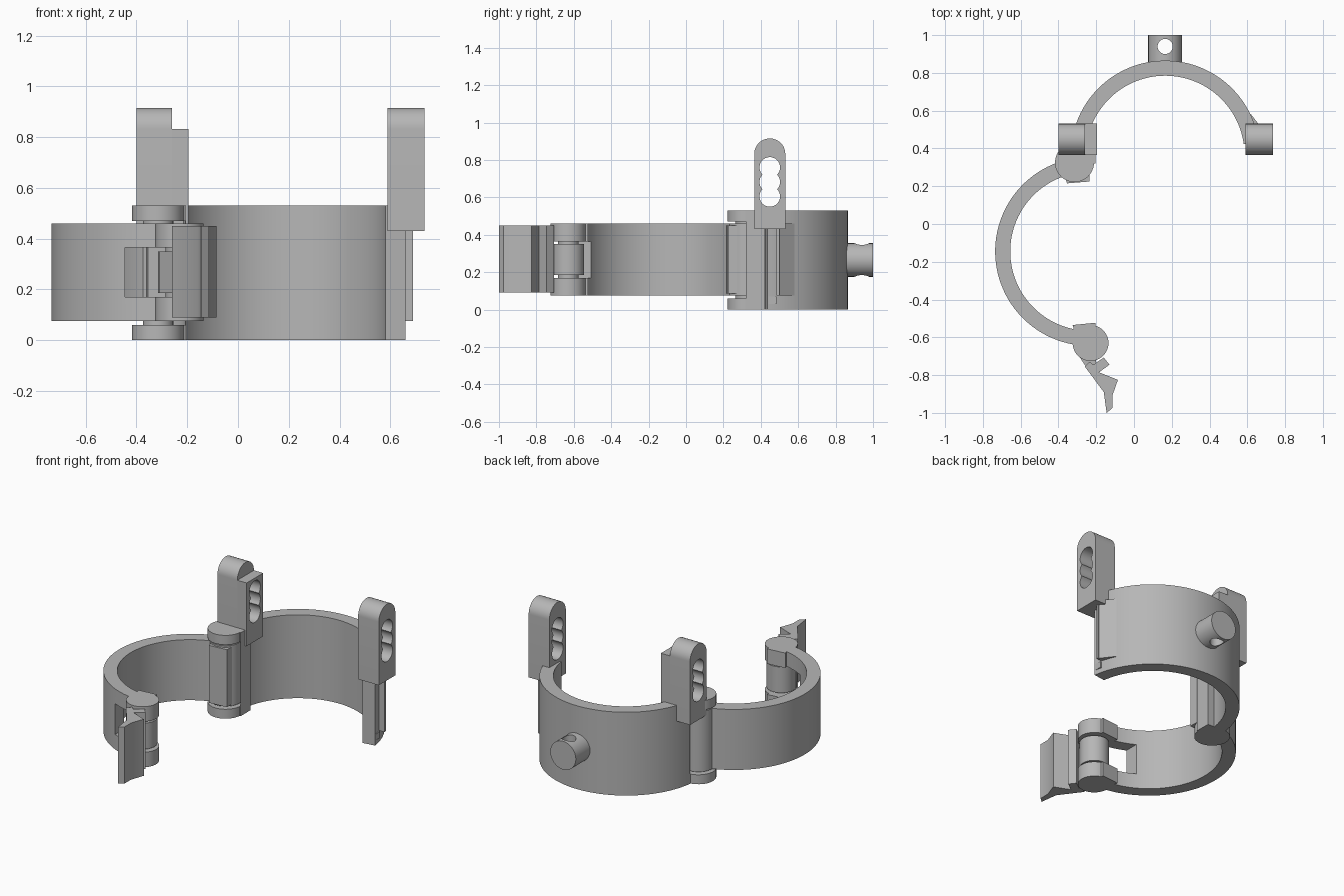
import bpy, bmesh, math
from mathutils import Matrix, Vector

old = bpy.data.objects.get("Cube")
if old:
    bpy.data.objects.remove(old, do_unlink=True)

GREY = (0.47, 0.47, 0.47, 1)
mat = bpy.data.materials.new("plain grey")
mat.use_nodes = True
mat.diffuse_color = GREY
mat.node_tree.nodes["Principled BSDF"].inputs["Base Color"].default_value = GREY

SIDE_ON = Matrix(((0, 0, 1), (1, 0, 0), (0, 1, 0))).to_4x4()   # profile yz, depth x
END_ON = Matrix(((1, 0, 0), (0, 0, 1), (0, 1, 0))).to_4x4()    # profile xz, depth y


def prism(name, points, low, high, turn=None):
    """Extrude a flat outline between two levels."""
    bm = bmesh.new()
    face = bm.faces.new([bm.verts.new((x, y, low)) for x, y in points])
    top = bmesh.ops.extrude_face_region(bm, geom=[face])
    verts = [v for v in top["geom"] if isinstance(v, bmesh.types.BMVert)]
    bmesh.ops.translate(bm, verts=verts, vec=(0, 0, high - low))
    if turn:
        bmesh.ops.transform(bm, matrix=turn, verts=bm.verts)
    bmesh.ops.recalc_face_normals(bm, faces=bm.faces)
    mesh = bpy.data.meshes.new(name)
    bm.to_mesh(mesh)
    bm.free()
    mesh.materials.append(mat)
    ob = bpy.data.objects.new(name, mesh)
    bpy.context.collection.objects.link(ob)
    return ob


def arc(cx, cy, r, a, b, n):
    angles = [math.radians(a + (b - a) * i / n) for i in range(n + 1)]
    return [(cx + r * math.cos(t), cy + r * math.sin(t)) for t in angles]


def disc(name, cx, cy, r, low, high, turn=None):
    return prism(name, arc(cx, cy, r, 0, 360, 48)[:-1], low, high, turn)


def box(name, x0, x1, y0, y1, z0, z1):
    return prism(name, [(x0, y0), (x1, y0), (x1, y1), (x0, y1)], z0, z1)


def band(name, cx, cy, a, b, low, high):
    outline = arc(cx, cy, 0.5, a, b, 72) + arc(cx, cy, 0.42, b, a, 72)
    return prism(name, outline, low, high)


def activate(ob):
    bpy.ops.object.select_all(action="DESELECT")
    bpy.context.view_layer.objects.active = ob
    ob.select_set(True)


def combine(ob, others, operation):
    """Apply booleans and drop the helper solids."""
    activate(ob)
    for other in others:
        mod = ob.modifiers.new("combine", "BOOLEAN")
        mod.object, mod.operation, mod.solver = other, operation, "EXACT"
        bpy.ops.object.modifier_apply(modifier=mod.name)
        bpy.data.objects.remove(other, do_unlink=True)


# Back half band, notched around the main hinge
HX, HY = -0.315, 0.325
back = band("back_band", 0.165, 0.365, 8, 180, 0, 0.53)
combine(back, [box("hinge_root", -0.3, -0.205, 0.32, 0.42, 0, 0.53)], "UNION")
combine(back, [disc("hinge_notch", HX, HY, 0.108, 0.06, 0.47)], "DIFFERENCE")

# Main hinge
disc("hinge_cap_top", HX, HY, 0.103, 0.47, 0.53)
disc("hinge_cap_bottom", HX, HY, 0.103, 0, 0.06)
disc("hinge_pin", HX, HY, 0.06, 0.03, 0.5)
disc("hinge_barrel", HX, HY, 0.095, 0.075, 0.46)
prism("hinge_stop", [(-0.355, 0.215), (-0.235, 0.225), (-0.235, 0.28), (-0.37, 0.28)],
      0.085, 0.45)

# Front half band with a window for the latch
front = band("front_band", -0.235, -0.145, 101, 268, 0.075, 0.46)
combine(front, [box("latch_window", -0.445, -0.1, -0.75, -0.45, 0.17, 0.365)], "DIFFERENCE")

# Latch hinge
LX, LY = -0.23, -0.63
for side, low, high in (("bottom", 0.075, 0.17), ("top", 0.365, 0.46)):
    disc("latch_knuckle_" + side, LX, LY, 0.095, low, high)
    prism("latch_stop_" + side,
          [(-0.325, -0.535), (-0.205, -0.523), (-0.205, -0.6), (-0.3, -0.62)], low, high)
disc("latch_pin", LX, LY, 0.055, 0.1, 0.44)
disc("latch_barrel", LX, LY, 0.085, 0.185, 0.35)

# Latch lever
prism("latch_arm", [(-0.31, -0.67), (-0.245, -0.77), (-0.2, -0.74), (-0.21, -0.66)],
      0.185, 0.35)
prism("latch_lever",
      [(-0.26, -0.755), (-0.16, -0.89), (-0.145, -1.0), (-0.115, -0.975), (-0.115, -0.91),
       (-0.085, -0.825), (-0.185, -0.785), (-0.13, -0.745), (-0.16, -0.707),
       (-0.215, -0.745), (-0.235, -0.73)], 0.09, 0.45)

# Catch on the free end of the back band
prism("catch_hook", [(0.61, 0.49), (0.69, 0.49), (0.62, 0.58), (0.6, 0.57)], 0.075, 0.46)
box("catch_rail", 0.6, 0.625, 0.44, 0.5, 0.03, 0.46)
box("catch_lip", 0.655, 0.69, 0.485, 0.5, 0.075, 0.43)
box("catch_foot", 0.6, 0.66, 0.44, 0.485, 0.03, 0.07)


# Upright posts with a triple-lobed slot
def slot_cutters():
    return [disc("slot", 0.448, z, 0.055, -1, 1, SIDE_ON) for z in (0.605, 0.682, 0.76)]


dome = [(0.365, 0.43), (0.531, 0.43)] + arc(0.448, 0.832, 0.083, 0, 180, 24)
for name, x0, x1 in (("left_post", 0.59, 0.735), ("right_post", -0.4, -0.26)):
    post = prism(name, dome, x0, x1, SIDE_ON)
    combine(post, slot_cutters(), "DIFFERENCE")
shoulder = box("right_post_shoulder", -0.26, -0.195, 0.365, 0.531, 0.43, 0.832)
combine(shoulder, slot_cutters(), "DIFFERENCE")

# Cross-drilled boss at the back
boss = disc("back_boss", 0.165, 0.265, 0.09, 0.82, 1.0, END_ON)
combine(boss, [disc("boss_hole", 0.165, 0.94, 0.04, -1, 1)], "DIFFERENCE")

# Smooth curves, crisp edges
for ob in list(bpy.context.collection.objects):
    if ob.type == "MESH" and mat.name in ob.data.materials:
        activate(ob)
        bpy.ops.object.shade_smooth_by_angle(angle=math.radians(30))
